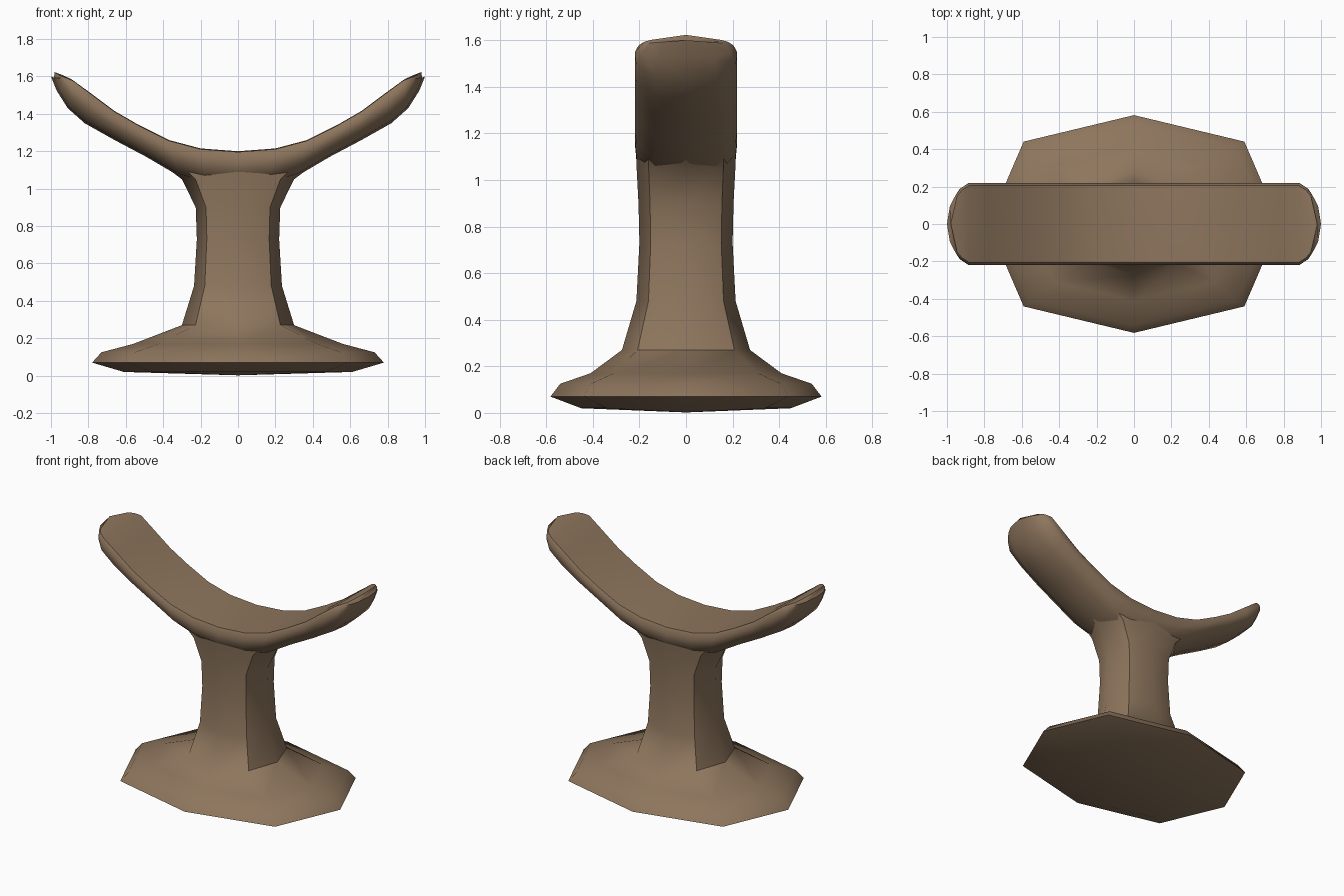
import bpy, bmesh, math
from mathutils import Vector

if "Cube" in bpy.data.objects:
    bpy.data.objects.remove(bpy.data.objects["Cube"])

wood = bpy.data.materials.new("wood")
wood.diffuse_color = (0.27, 0.18, 0.11, 1)
wood.use_nodes = True
wood.node_tree.nodes["Principled BSDF"].inputs["Base Color"].default_value = wood.diffuse_color


def loft(name, rings, start=None, end=None):
    """Skin a list of closed rings; caps are a fan to a point or an n-gon."""
    bm = bmesh.new()
    vs = [[bm.verts.new(p) for p in r] for r in rings]
    n = len(rings[0])
    for a, b in zip(vs, vs[1:]):
        for i in range(n):
            j = (i + 1) % n
            bm.faces.new((a[i], a[j], b[j], b[i]))
    for ring, tip in ((vs[0], start), (vs[-1], end)):
        if tip:
            c = bm.verts.new(tip)
            for i in range(n):
                bm.faces.new((ring[i], ring[(i + 1) % n], c))
        else:
            bm.faces.new(ring)
    bmesh.ops.recalc_face_normals(bm, faces=bm.faces)
    me = bpy.data.meshes.new(name)
    bm.to_mesh(me)
    bm.free()
    ob = bpy.data.objects.new(name, me)
    bpy.context.collection.objects.link(ob)
    me.materials.append(wood)
    bpy.ops.object.select_all(action='DESELECT')
    ob.select_set(True)
    bpy.context.view_layer.objects.active = ob
    bpy.ops.object.shade_smooth_by_angle(angle=math.radians(50))
    return ob


def octagon(rx, ry, z):
    """Slightly squared eight-sided ring."""
    ring = []
    for i in range(8):
        a = i * math.pi / 4
        k = 1.07 if i % 2 else 1.0
        ring.append((rx * k * math.cos(a), ry * k * math.sin(a), z))
    return ring


# Octagonal foot flowing up into the pillar: (half width, half depth, height)
profile = [
    (0.61, 0.45, 0.02), (0.78, 0.582, 0.07), (0.73, 0.54, 0.125),
    (0.56, 0.41, 0.17), (0.30, 0.275, 0.27), (0.235, 0.213, 0.48),
    (0.22, 0.20, 0.73), (0.226, 0.204, 0.90), (0.30, 0.212, 1.05),
    (0.40, 0.215, 1.125),
]
loft("base_and_pillar", [octagon(*p) for p in profile], start=(0, 0, 0.002))

# Curved head rest: (top x, top z, underside x, underside z, half depth, end rounding)
stations = [
    (0.0, 1.20, 0.0, 1.00, 0.22, 0), (0.20, 1.215, 0.17, 1.02, 0.22, 0),
    (0.37, 1.26, 0.32, 1.07, 0.22, 0), (0.53, 1.34, 0.49, 1.17, 0.22, 0),
    (0.66, 1.415, 0.66, 1.26, 0.22, 0), (0.78, 1.505, 0.82, 1.35, 0.22, 0),
    (0.89, 1.585, 0.91, 1.43, 0.22, 0.01), (0.945, 1.61, 0.97, 1.525, 0.195, 0.03),
    (0.98, 1.623, 1.0, 1.60, 0.16, 0.04),
]
# Section: (fraction of half depth, fraction from top to underside)
half = [(0.93, 0.02), (1.0, 0.2), (0.97, 0.55), (0.6, 0.93)]
section = [(0, 0)] + half + [(0, 1)] + [(-y, t) for y, t in reversed(half)]


def rest_ring(station, side):
    tx, tz, ux, uz, w, pull = station
    ring = []
    for y, t in section:
        p = Vector((tx, 0, tz)).lerp(Vector((ux, 0, uz)), t)
        back = pull * y * y
        ring.append((side * (p.x - back), y * w, p.z - 0.6 * back))
    return ring


rings = [rest_ring(s, -1) for s in reversed(stations[1:])]
rings += [rest_ring(s, 1) for s in stations]
loft("head_rest", rings)
